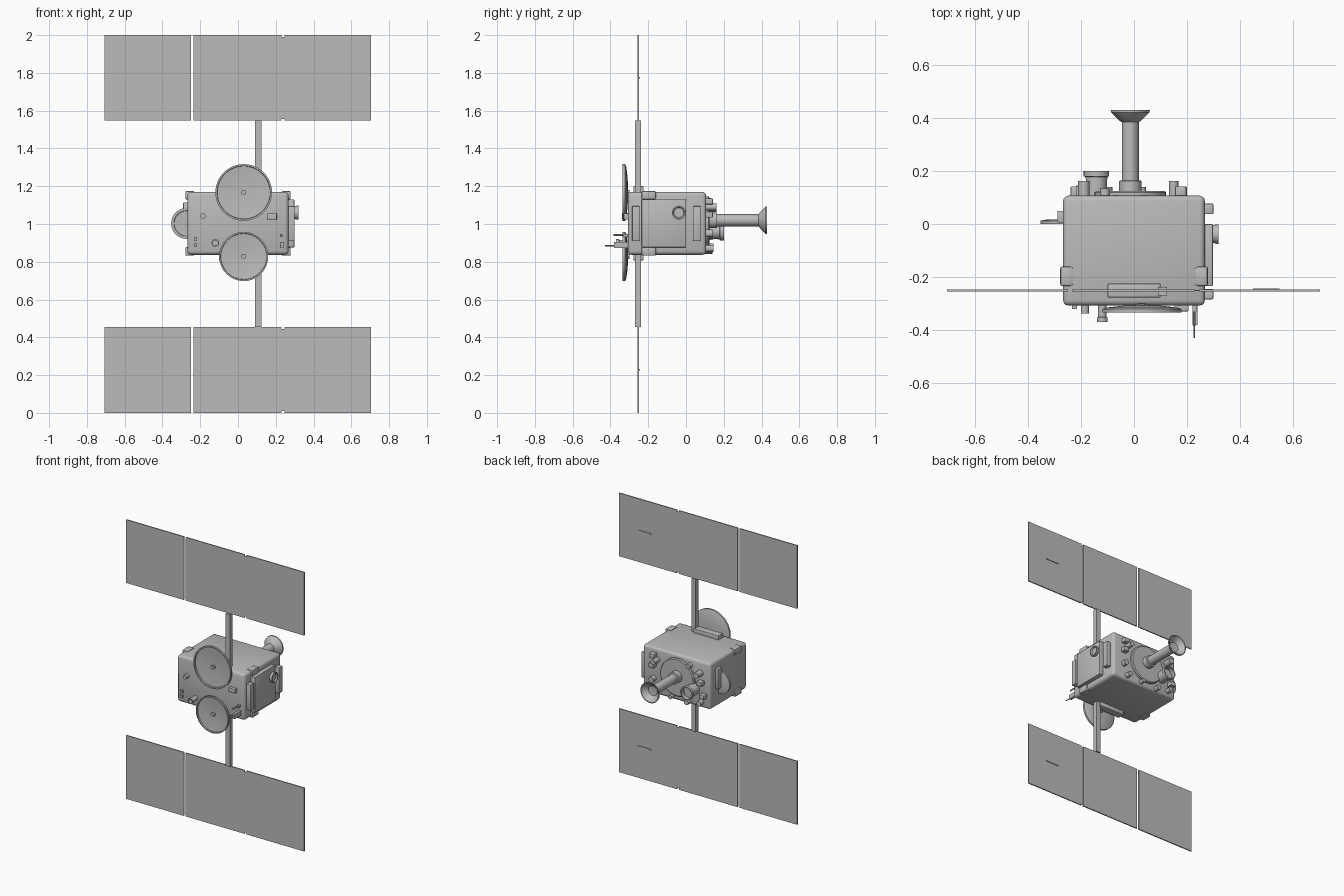
import bpy, bmesh, math
from mathutils import Matrix, Vector

if "Cube" in bpy.data.objects:
    bpy.data.objects.remove(bpy.data.objects["Cube"])

grey = bpy.data.materials.new("satellite grey")
grey.diffuse_color = (0.5, 0.5, 0.5, 1)
grey.use_nodes = True
grey.node_tree.nodes["Principled BSDF"].inputs["Base Color"].default_value = grey.diffuse_color


def finish(bm, name, smooth=False):
    me = bpy.data.meshes.new(name)
    bmesh.ops.recalc_face_normals(bm, faces=bm.faces)
    bm.to_mesh(me)
    bm.free()
    me.materials.append(grey)
    ob = bpy.data.objects.new(name, me)
    bpy.context.collection.objects.link(ob)
    if smooth:
        bpy.ops.object.select_all(action='DESELECT')
        ob.select_set(True)
        bpy.context.view_layer.objects.active = ob
        bpy.ops.object.shade_smooth_by_angle(angle=math.radians(35))
    return ob


def box(name, x, y, z, bevel=0, segs=2):
    """Box from (min, max) ranges."""
    bm = bmesh.new()
    bmesh.ops.create_cube(bm, size=1)
    for v in bm.verts:
        v.co = Vector([(a + b) / 2 + c * (b - a) for (a, b), c in zip((x, y, z), v.co)])
    if bevel:
        bmesh.ops.bevel(bm, geom=bm.edges[:], offset=bevel, segments=segs,
                        profile=0.5, affect='EDGES')
    return finish(bm, name, bevel > 0)


def lathe(name, centre, profile, axis='Y', sides=32):
    """Spin (radius, distance) points about an axis through centre."""
    bm = bmesh.new()
    vs = [bm.verts.new((r, 0, d)) for r, d in profile]
    edges = [bm.edges.new(p) for p in zip(vs, vs[1:])]
    bmesh.ops.spin(bm, geom=vs + edges, cent=(0, 0, 0), axis=(0, 0, 1),
                   angle=math.tau, steps=sides)
    bmesh.ops.remove_doubles(bm, verts=bm.verts, dist=1e-5)
    turn = Vector((0, 0, 1)).rotation_difference(
        Vector((0, 1, 0)) if axis == 'Y' else Vector((1, 0, 0)))
    bm.transform(Matrix.Translation(centre) @ turn.to_matrix().to_4x4())
    return finish(bm, name, True)


def rod(name, centre, r, a, b, axis='Y', sides=20):
    return lathe(name, centre, [(0, a), (r, a), (r, b), (0, b)], axis, sides)


# Main body
box("body", (-.268, .268), (-.308, .107), (.837, 1.17), .02, 3)

# Solar wings, booms and hinge blocks above and below
for side, z0, z1 in (("upper", 1.547, 2.0), ("lower", 0.0, .455)):
    y = (-.256, -.248)
    for part, x0, x1 in (("outer_left", -.707, -.25), ("middle", -.235, .23),
                         ("outer_right", .246, .704)):
        box(f"{side}_{part}_panel", (x0, x1), y, (z0, z1))
    box(f"{side}_panel_seam", (.23, .246), (-.254, -.25), (z0 + .01, z1 - .01))
    zc = (z0 + z1) / 2
    box(f"{side}_panel_rail", (.45, .55), (-.248, -.243), (zc - .004, zc + .004))
box("upper_boom", (.09, .124), (-.27, -.238), (1.15, 1.547))
box("lower_boom", (.09, .124), (-.27, -.238), (.455, .86))
box("top_hinge_block", (-.1, .1), (-.278, -.225), (1.16, 1.2), .004)
box("bottom_hinge_block", (-.1, .1), (-.278, -.225), (.807, .85), .004)

# Corner clamps
for sx in (-1, 1):
    for z in (1.152, .855):
        x = sx * .255
        box("corner_clamp", (x - .024, x + .024), (-.235, -.16),
            (z - .023, z + .023), .008)

# Front reflector dishes with hub
for name, z, r in (("upper_dish", 1.167, .15), ("lower_dish", .828, .13)):
    lathe(name, (.03, 0, z),
          [(0, -.316), (r * .5, -.319), (r * .93, -.325), (r * .94, -.335),
           (r, -.335), (r, -.322), (r * .9, -.316), (r * .5, -.309), (0, -.306)], sides=48)
    rod(name + "_hub", (.03, 0, z), .014, -.335, -.3, sides=8)

# Rear deck, mast and horn
lathe("rear_deck", (-.014, 0, 1.01), [(0, .1), (.135, .1), (.135, .12), (.128, .125), (0, .125)], sides=40)
lathe("rear_mast", (-.014, 0, 1.02),
      [(0, .12), (.042, .12), (.042, .163), (.032, .165), (.032, .385), (.04, .39),
       (.073, .422), (.074, .43), (.068, .43), (.035, .395), (0, .39)])

# Short rear telescope
lathe("rear_telescope", (-.142, 0, .96),
      [(0, .1), (.04, .1), (.04, .178), (.048, .18), (.048, .2), (.041, .2), (.041, .17), (0, .17)])

# Small rear fittings
for x, z, r, d in ((-.19, 1.085, .022, .162), (-.2, .88, .018, .145), (.15, 1.09, .018, .162),
                   (.18, .95, .02, .14), (.15, .87, .018, .145), (-.1, .86, .018, .14),
                   (-.11, 1.12, .018, .135), (.03, .865, .015, .14)):
    rod("rear_fitting", (x, 0, z), r, .09, d, sides=12)
for x, z in ((-.2, 1.02), (.18, 1.05), (.175, 1.12), (-.22, .93)):
    box("rear_box", (x - .02, x + .02), (.1, .142), (z - .016, z + .016), .004)

# Left side disc and bracket
lathe("side_disc", (-.272, 0, 1.003),
      [(0, .006), (.066, .003), (.068, 0), (.082, 0), (.082, .012), (.066, .016), (0, .017)])
box("side_disc_bracket", (-.29, -.26), (.005, .05), (.97, 1.115), .004)

# Right side equipment plate, sensor and slim boxes
box("side_plate", (.26, .298), (-.235, 0), (.876, 1.13), .004)
lathe("side_sensor", (0, -.038, 1.06),
      [(0, .29), (.03, .29), (.037, .312), (.037, .32), (.03, .32), (.026, .31), (0, .31)], 'X')
for y0, y1 in ((-.285, -.245), (.037, .077)):
    box("side_slim_box", (.26, .3), (y0, y1), (.91, 1.095), .004)

# Front sensors
lathe("front_sensor_tube", (-.12, 0, .9),
      [(0, -.3), (.016, -.3), (.016, -.352), (.02, -.354), (.02, -.37), (.014, -.37), (.014, -.33), (0, -.33)])
rod("front_round_sensor", (-.185, 0, 1.042), .015, -.338, -.3)
box("front_box", (.153, .206), (-.33, -.3), (1.024, 1.056), .003)
for z in (.887, .922):
    box("front_small_box", (-.234, -.216), (-.322, -.3), (z - .009, z + .009))
box("front_corner_box", (.222, .236), (-.33, -.3), (.93, .947))

# Front antenna
box("antenna_base", (.222, .24), (-.382, -.3), (.872, .904))
rod("antenna_tip", (.227, 0, .885), .003, -.43, -.38, sides=8)
rod("antenna_upper_rod", (.228, 0, .942), .005, -.385, -.3, sides=8)
